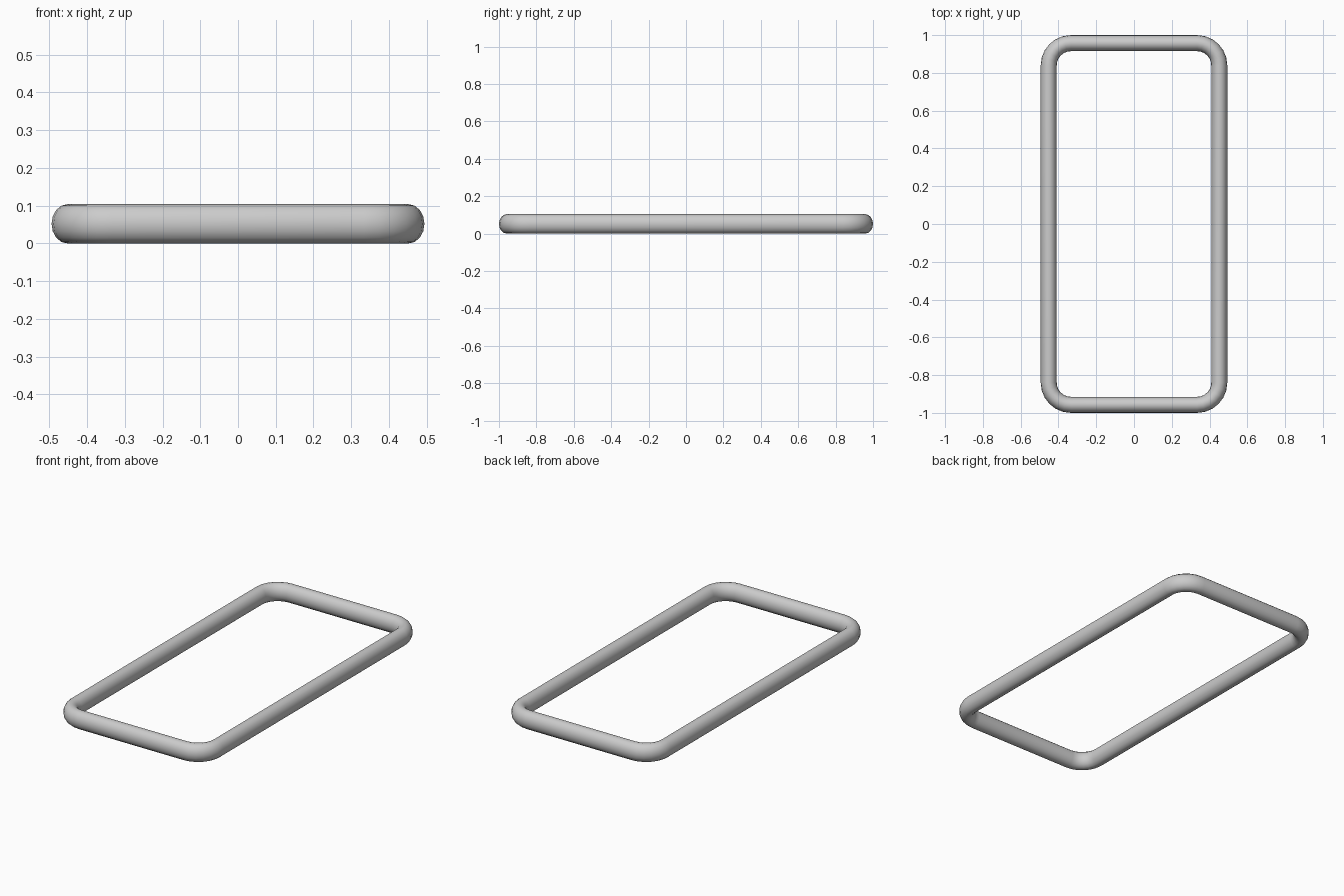
import bpy, bmesh
from math import cos, sin, pi, radians

if "Cube" in bpy.data.objects:
    bpy.data.objects.remove(bpy.data.objects["Cube"])

HALF_X, HALF_Y = 0.494, 1.0      # outer half sizes
A, B = 0.0425, 0.052             # tube half width and half height
R = 0.1175                       # corner radius of the tube centreline
SIDES, STEPS = 16, 6

bm = bmesh.new()
cx, cy = HALF_X - A - R, HALF_Y - A - R

# Rings of the oval tube section around the four rounded corners
rings = []
for q, (sx, sy) in enumerate([(1, 1), (-1, 1), (-1, -1), (1, -1)]):
    for i in range(STEPS + 1):
        t = (q + i / STEPS) * pi / 2
        ring = []
        for k in range(SIDES):
            p = 2 * pi * k / SIDES
            r = R + A * cos(p)
            ring.append(bm.verts.new((sx * cx + r * cos(t), sy * cy + r * sin(t), B + B * sin(p))))
        rings.append(ring)

# Skin between neighbouring rings, closing the loop
for i, a in enumerate(rings):
    b = rings[(i + 1) % len(rings)]
    for k in range(SIDES):
        n = (k + 1) % SIDES
        bm.faces.new((a[k], b[k], b[n], a[n]))
bmesh.ops.recalc_face_normals(bm, faces=bm.faces)

mesh = bpy.data.meshes.new("tube_frame")
bm.to_mesh(mesh)
bm.free()
frame = bpy.data.objects.new("tube_frame", mesh)
bpy.context.collection.objects.link(frame)
bpy.context.view_layer.objects.active = frame
frame.select_set(True)
bpy.ops.object.shade_smooth_by_angle(angle=radians(40))
